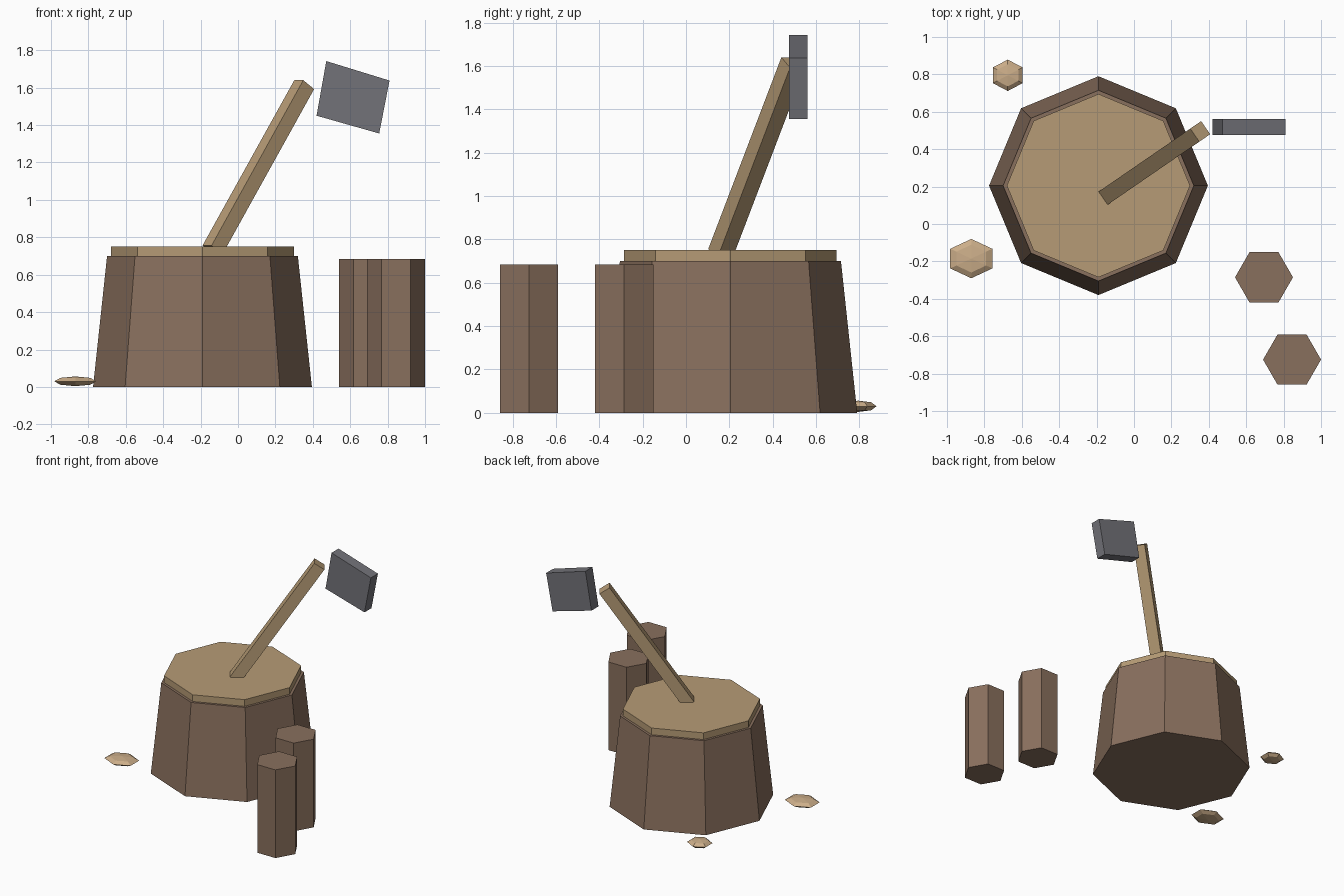
import bpy, bmesh, math
from mathutils import Vector, Matrix

if "Cube" in bpy.data.objects:
    bpy.data.objects.remove(bpy.data.objects["Cube"])


def material(name, color):
    m = bpy.data.materials.new(name)
    m.diffuse_color = (*color, 1)
    m.use_nodes = True
    m.node_tree.nodes["Principled BSDF"].inputs["Base Color"].default_value = m.diffuse_color
    return m


BARK = material("bark", (0.25, 0.16, 0.11))
WOOD = material("cut_wood", (0.47, 0.33, 0.18))
CHIP = material("pale_chip", (0.60, 0.42, 0.25))
STEEL = material("steel", (0.17, 0.17, 0.19))


def finish(name, bm, mat):
    bmesh.ops.recalc_face_normals(bm, faces=bm.faces)
    me = bpy.data.meshes.new(name)
    bm.to_mesh(me)
    bm.free()
    me.materials.append(mat)
    ob = bpy.data.objects.new(name, me)
    bpy.context.collection.objects.link(ob)
    return ob


def prism(name, sides, r1, r2, x, y, z0, z1, mat):
    """Upright tapered prism with a corner pointing along +x."""
    bm = bmesh.new()
    rings = []
    for r, z in ((r1, z0), (r2, z1)):
        angles = [2 * math.pi * i / sides for i in range(sides)]
        rings.append([bm.verts.new((x + r * math.cos(a), y + r * math.sin(a), z)) for a in angles])
    for ring in rings:
        bm.faces.new(ring)
    for i in range(sides):
        j = (i + 1) % sides
        bm.faces.new((rings[0][i], rings[0][j], rings[1][j], rings[1][i]))
    return finish(name, bm, mat)


# Chopping block: tapered bark body and a cut-wood top
prism("stump", 8, 0.585, 0.51, -0.19, 0.205, 0, 0.70, BARK)
prism("stump_top", 8, 0.49, 0.49, -0.19, 0.205, 0.70, 0.752, WOOD)

# Standing logs
for i, (x, y) in enumerate(((0.695, -0.285), (0.845, -0.725))):
    prism(f"log_{i + 1}", 6, 0.155, 0.155, x, y, 0, 0.685, BARK)

# Axe handle: square bar leaning out of the block
base, tip = Vector((-0.136, 0.158, 0.733)), Vector((0.354, 0.495, 1.616))
axis = (tip - base).normalized()
side = Vector((0, 0, 1)).cross(axis).normalized()
frame = Matrix((side, axis.cross(side), axis)).transposed().to_4x4()
bm = bmesh.new()
bmesh.ops.create_cube(bm, size=1)
bmesh.ops.scale(bm, vec=(0.085, 0.085, (tip - base).length), verts=bm.verts)
bmesh.ops.transform(bm, matrix=Matrix.Translation((base + tip) / 2) @ frame, verts=bm.verts)
finish("axe_handle", bm, WOOD)

# Axe head: tilted block
bm = bmesh.new()
outline = ((0.42, 1.45), (0.755, 1.355), (0.81, 1.638), (0.472, 1.742))
face = bm.faces.new([bm.verts.new((x, 0.475, z)) for x, z in outline])
ext = bmesh.ops.extrude_face_region(bm, geom=[face])
bmesh.ops.translate(bm, vec=(0, 0.086, 0), verts=[v for v in ext["geom"] if isinstance(v, bmesh.types.BMVert)])
finish("axe_head", bm, STEEL)

# Wood chips: flattened six-sided pebbles
for i, (x, y, sx, sy) in enumerate(((-0.87, -0.185, 0.13, 0.105), (-0.675, 0.795, 0.092, 0.084))):
    bm = bmesh.new()
    bmesh.ops.create_uvsphere(bm, u_segments=6, v_segments=4, radius=1)
    bmesh.ops.scale(bm, vec=(sx, sy, 0.026), verts=bm.verts)
    bmesh.ops.translate(bm, vec=(x, y, 0.03), verts=bm.verts)
    finish(f"wood_chip_{i + 1}", bm, CHIP)
